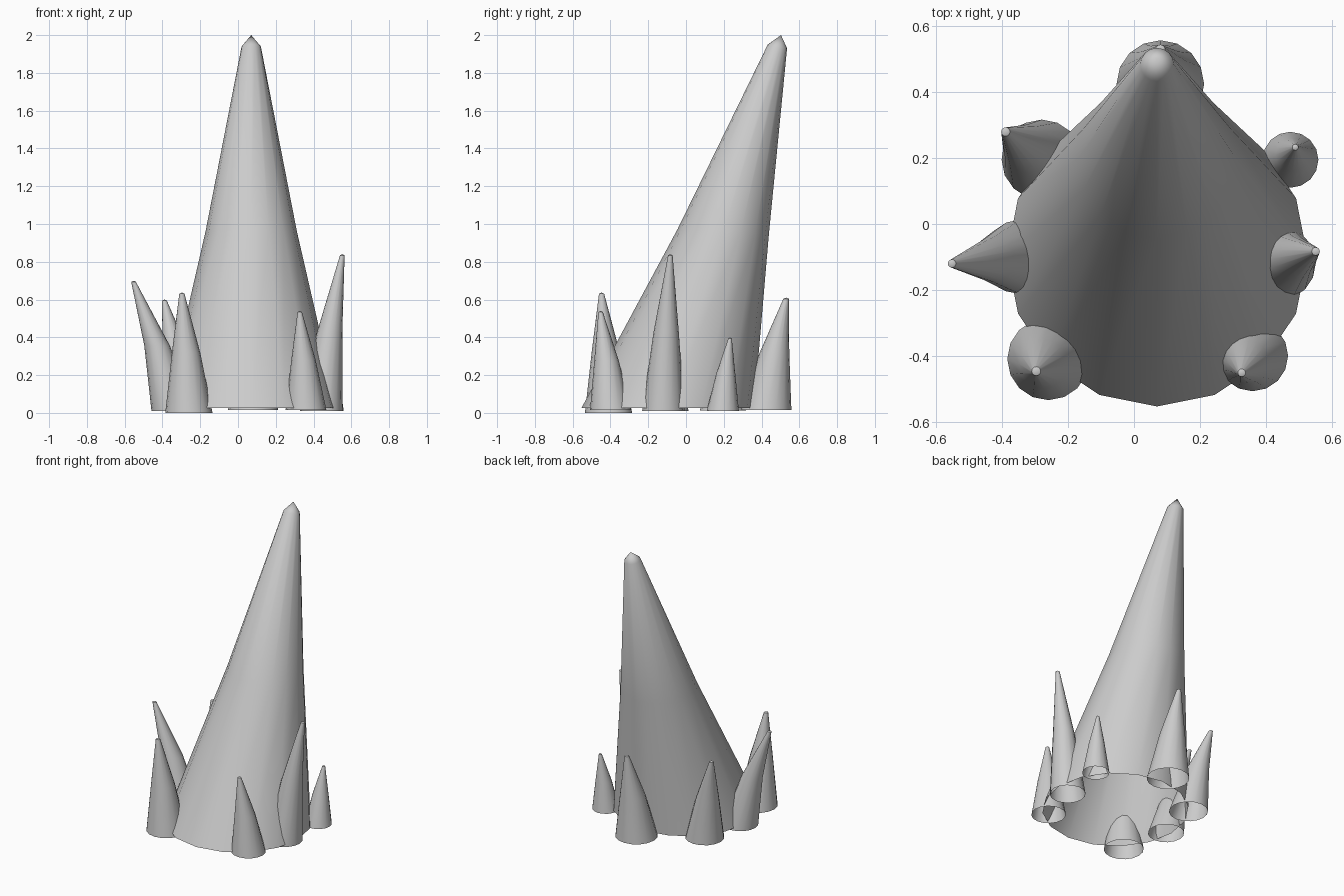
import bpy, bmesh, math

if "Cube" in bpy.data.objects:
    bpy.data.objects.remove(bpy.data.objects["Cube"])

SIDES = 16


def spike(name, rings, tip):
    """Open-bottomed horn: rings are (x, y, z, radius, tilt towards +y)."""
    bm = bmesh.new()
    loops = []
    for x, y, z, r, tilt in rings:
        loop = []
        for i in range(SIDES):
            a = 2 * math.pi * i / SIDES - math.pi / 2
            dy = r * math.sin(a)
            loop.append(bm.verts.new((x + r * math.cos(a), y + dy, z - tilt * dy)))
        loops.append(loop)
    for low, high in zip(loops, loops[1:]):
        for i in range(SIDES):
            j = (i + 1) % SIDES
            bm.faces.new((low[i], low[j], high[j], high[i]))
    # pointed cap
    top = bm.verts.new(tip)
    for i in range(SIDES):
        bm.faces.new((loops[-1][i], loops[-1][(i + 1) % SIDES], top))
    mesh = bpy.data.meshes.new(name)
    bm.to_mesh(mesh)
    bm.free()
    obj = bpy.data.objects.new(name, mesh)
    bpy.context.collection.objects.link(obj)
    bpy.context.view_layer.objects.active = obj
    obj.select_set(True)
    bpy.ops.object.shade_smooth_by_angle(angle=math.radians(35))
    obj.select_set(False)
    return obj


# Large leaning central spike
spike("main_spike",
      [(0.07, -0.097, 0.025, 0.457, 0),
       (0.07, 0.197, 0.96, 0.242, 0.05),
       (0.07, 0.484, 1.94, 0.051, 0.2)],
      (0.07, 0.503, 2.0))

# Small spikes around the foot: base x, y, radius, base z, tip x, y, z
small = {
    "front_left_spike": (-0.26, -0.41, 0.125, 0.0, -0.297, -0.447, 0.637),
    "front_right_spike": (0.36, -0.40, 0.108, 0.015, 0.327, -0.452, 0.54),
    "right_spike": (0.44, -0.12, 0.112, 0.01, 0.552, -0.083, 0.84),
    "back_right_spike": (0.475, 0.195, 0.085, 0.01, 0.49, 0.233, 0.40),
    "back_spike": (0.08, 0.425, 0.133, 0.015, 0.08, 0.53, 0.61),
    "back_left_spike": (-0.28, 0.195, 0.122, 0.012, -0.39, 0.28, 0.60),
    "left_spike": (-0.345, -0.10, 0.113, 0.01, -0.553, -0.12, 0.70),
}
for name, (bx, by, r, bz, tx, ty, tz) in small.items():
    mx, my = bx + (tx - bx) * 0.4, by + (ty - by) * 0.4
    spike(name,
          [(bx, by, bz, r, 0),
           (mx, my, bz + (tz - bz) * 0.5, r * 0.6, 0),
           (tx, ty, tz - 0.006, r * 0.11, 0)],
          (tx, ty, tz))
